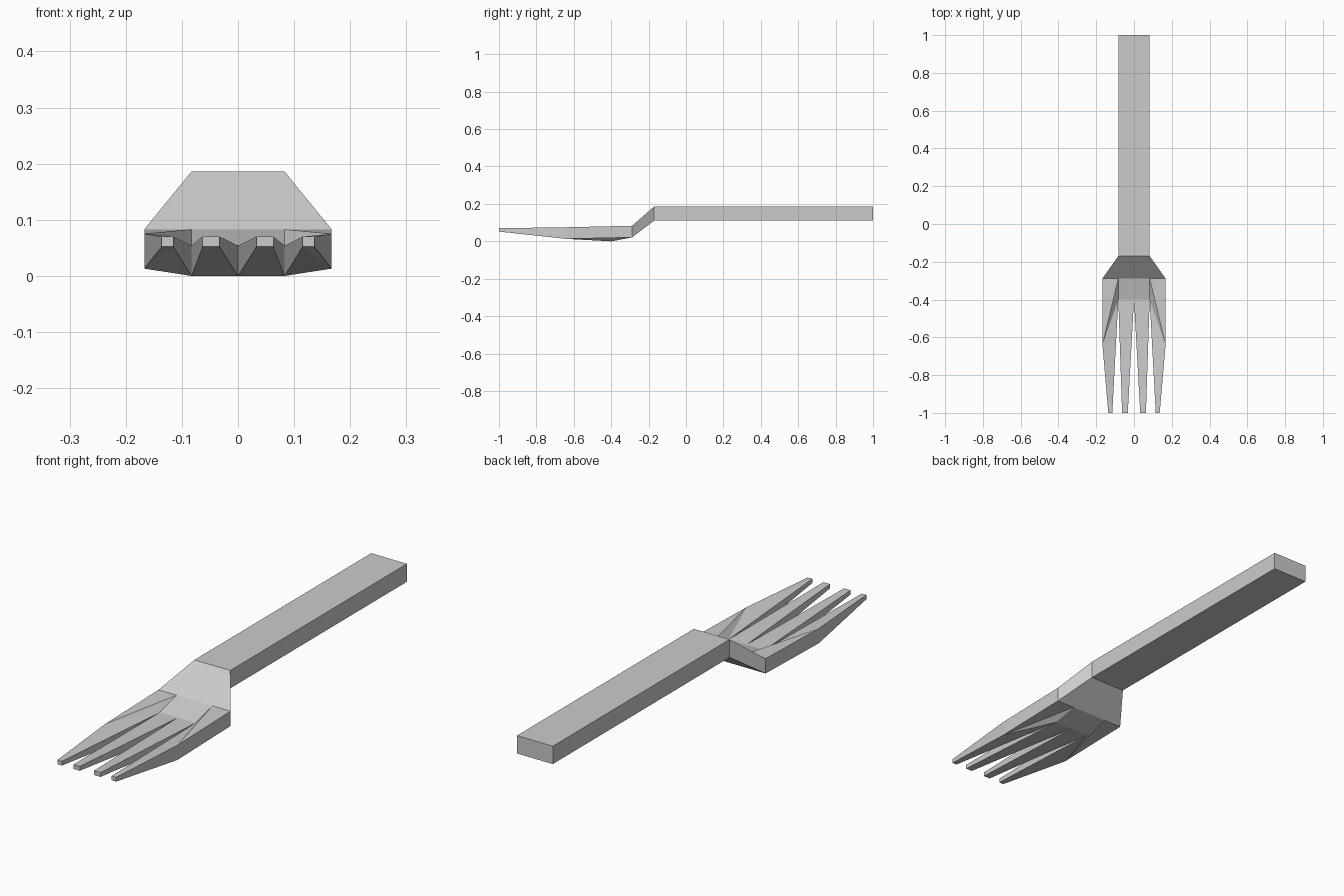
import bpy
import bmesh
from collections import Counter

cube = bpy.data.objects.get("Cube")
if cube:
    bpy.data.objects.remove(cube, do_unlink=True)

metal = bpy.data.materials.new("grey metal")
metal.use_nodes = True
grey = (0.6, 0.6, 0.6, 1)
metal.diffuse_color = grey
metal.node_tree.nodes["Principled BSDF"].inputs["Base Color"].default_value = grey

# Outline stations of the left half: x, y, top z, bottom z
HALF, WIDE = 0.083, 0.167
stations = {
    "end_mid": (0, 1, 0.186, 0.111),
    "end_edge": (HALF, 1, 0.186, 0.111),
    "handle_mid": (0, -0.17, 0.186, 0.111),
    "handle_edge": (HALF, -0.17, 0.186, 0.111),
    "neck_mid": (0, -0.288, 0.083, 0.021),
    "neck_inner": (HALF, -0.288, 0.083, 0.021),
    "neck_edge": (WIDE, -0.288, 0.083, 0.021),
    "root_mid": (0, -0.4, 0.054, 0),
    "root_side": (HALF, -0.4, 0.054, 0),
    "shoulder": (WIDE, -0.64, 0.075, 0.013),
    "inner_tip_a": (0.033, -1, 0.07, 0.052),
    "inner_tip_b": (0.063, -1, 0.07, 0.052),
    "outer_tip_a": (0.115, -1, 0.07, 0.052),
    "outer_tip_b": (0.136, -1, 0.07, 0.052),
}

# Panels shared by the upper and lower skins, counter-clockwise from above
panels = [
    "handle_mid handle_edge end_edge end_mid",            # handle
    "neck_mid neck_inner handle_edge handle_mid",         # neck
    "neck_inner neck_edge handle_edge",
    "root_mid root_side neck_inner neck_mid",             # palm
    "root_side shoulder neck_inner",
    "shoulder neck_edge neck_inner",
    "inner_tip_a inner_tip_b root_side root_mid",         # inner tine
    "outer_tip_a outer_tip_b shoulder",                   # outer tine
    "outer_tip_a shoulder root_side",
]
panels = [p.split() for p in panels]

bm = bmesh.new()
top = {n: bm.verts.new((x, y, zt)) for n, (x, y, zt, zb) in stations.items()}
low = {n: bm.verts.new((x, y, zb)) for n, (x, y, zt, zb) in stations.items()}
edges = []
for names in panels:
    bm.faces.new([top[n] for n in names])
    bm.faces.new([low[n] for n in reversed(names)])
    edges += zip(names, names[1:] + names[:1])

# Walls close every outer edge except those on the mirror plane
uses = Counter(frozenset(e) for e in edges)
for a, b in edges:
    on_plane = stations[a][0] == 0 and stations[b][0] == 0
    if uses[frozenset((a, b))] == 1 and not on_plane:
        bm.faces.new((low[a], low[b], top[b], top[a]))

mesh = bpy.data.meshes.new("fork")
bm.to_mesh(mesh)
bm.free()
mesh.materials.append(metal)
fork = bpy.data.objects.new("fork", mesh)
bpy.context.collection.objects.link(fork)

# The right half mirrors the left
mirror = fork.modifiers.new("mirror", "MIRROR")
mirror.use_axis[0] = True
mirror.use_clip = True
